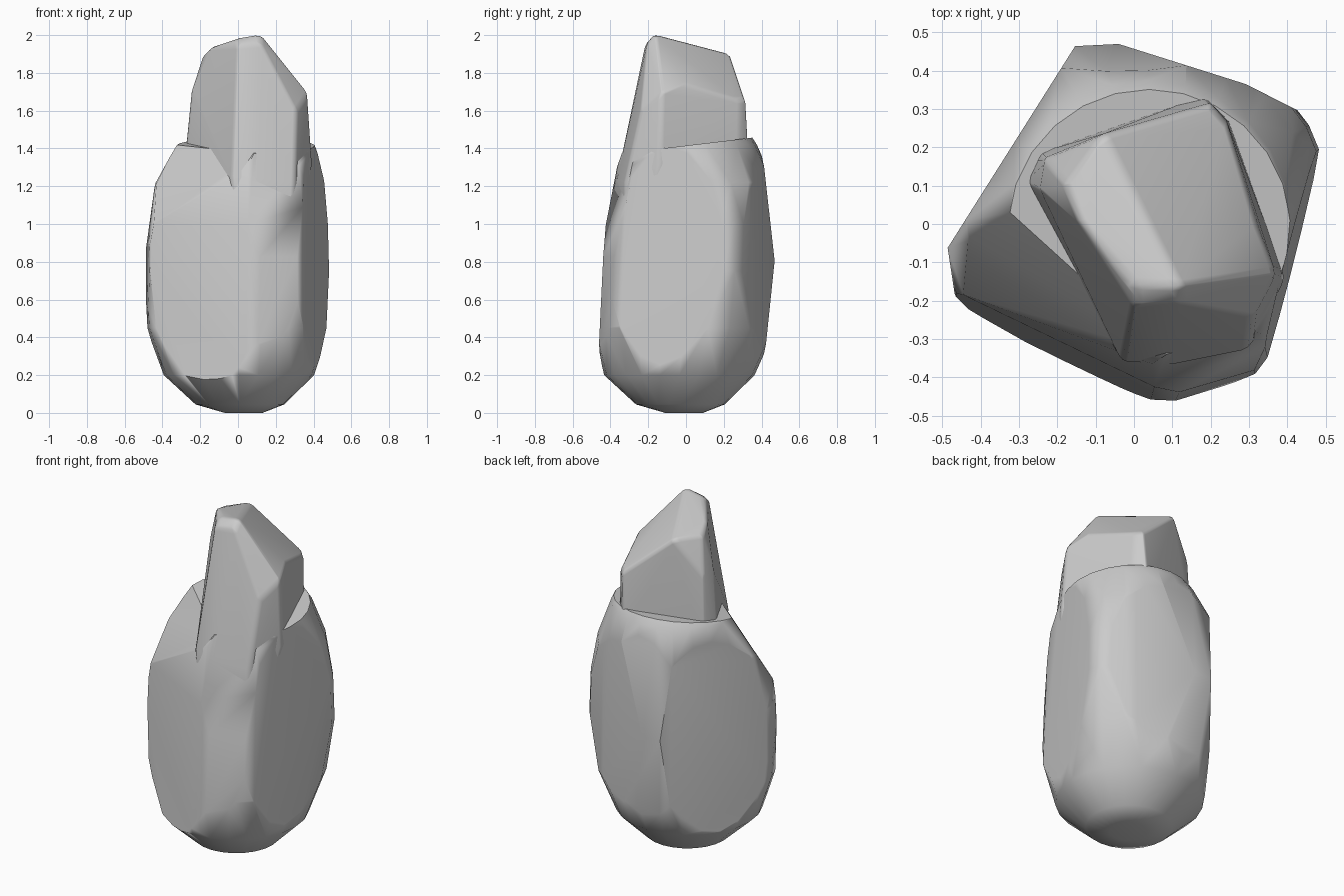
import bpy, bmesh, math
from mathutils import Vector

old = bpy.data.objects.get("Cube")
if old:
    bpy.data.objects.remove(old, do_unlink=True)

# Single stone colour
stone = bpy.data.materials.new("grey_stone")
stone.use_nodes = True
colour = (0.6, 0.6, 0.6, 1)
stone.diffuse_color = colour
stone.node_tree.nodes["Principled BSDF"].inputs["Base Color"].default_value = colour


def finish(name, bm, bevel, angle):
    """Turn a bmesh into a softly shaded stone object."""
    bmesh.ops.recalc_face_normals(bm, faces=bm.faces[:])
    mesh = bpy.data.meshes.new(name)
    bm.to_mesh(mesh)
    bm.free()
    obj = bpy.data.objects.new(name, mesh)
    bpy.context.collection.objects.link(obj)
    mesh.materials.append(stone)
    bpy.ops.object.select_all(action="DESELECT")
    obj.select_set(True)
    bpy.context.view_layer.objects.active = obj
    bpy.ops.object.shade_smooth_by_angle(angle=math.radians(angle))
    if bevel:
        mod = obj.modifiers.new("worn_edges", "BEVEL")
        mod.width = bevel
        mod.segments = 2
        mod.limit_method = "ANGLE"
        mod.angle_limit = math.radians(24)
    mod = obj.modifiers.new("flat_facets", "WEIGHTED_NORMAL")
    mod.keep_sharp = True


def chop(bm, point, normal):
    """Slice away everything in front of a plane and cap the cut."""
    geom = bm.verts[:] + bm.edges[:] + bm.faces[:]
    cut = bmesh.ops.bisect_plane(bm, geom=geom, plane_co=point, plane_no=Vector(normal).normalized(),
                                 clear_outer=True, dist=1e-5)
    edges = [e for e in cut["geom_cut"] if isinstance(e, bmesh.types.BMEdge)]
    if edges:
        bmesh.ops.contextual_create(bm, geom=edges)


# Lower boulder: a barrel of rings (height, radius, centre), then chiselled flat
profile = [(0.0, 0.1, 0.03, -0.01), (0.045, 0.235, 0.01, -0.03), (0.2, 0.398, 0.005, -0.035),
           (0.45, 0.485, 0.0, -0.01), (0.75, 0.515, 0.01, 0.0), (1.0, 0.507, 0.01, 0.0),
           (1.22, 0.455, 0.02, 0.01), (1.42, 0.365, 0.04, 0.01), (1.55, 0.28, 0.04, 0.01)]
SIDES = 24
bm = bmesh.new()
rings = []
for z, r, cx, cy in profile:
    rings.append([bm.verts.new((cx + r * math.cos(math.tau * i / SIDES),
                                cy + r * math.sin(math.tau * i / SIDES), z)) for i in range(SIDES)])
for a, b in zip(rings, rings[1:]):
    for i in range(SIDES):
        j = (i + 1) % SIDES
        bm.faces.new((a[i], a[j], b[j], b[i]))
bm.faces.new(rings[0][::-1])
bm.faces.new(rings[-1])

cuts = [
    ((-0.32, 0.20, 0.7), (-0.845, 0.534, 0.0)),    # left face
    ((0.1, 0.425, 0.7), (0.3, 0.95, 0.0)),         # back face
    ((0.33, 0.345, 0.7), (0.45, 0.89, 0.0)),       # back face, outer half
    ((0.407, -0.10, 0.7), (0.968, -0.25, 0.02)),   # right face
    ((-0.2, -0.325, 0.6), (-0.433, -0.9, 0.05)),   # front face
    ((-0.2, -0.312, 0.95), (-0.433, -0.9, 0.17)),  # front face, leaning top
    ((0.2, -0.428, 0.5), (0.28, -0.96, 0.04)),     # front corner
    ((0.2, -0.41, 0.85), (0.28, -0.96, 0.19)),     # front corner, leaning top
    ((0.06, -0.45, 0.5), (-0.08, -1.0, 0.05)),     # front corner, nose
    ((0.335, -0.36, 0.6), (0.85, -0.53, 0.03)),    # front corner, right side
    ((-0.05, 0.45, 0.95), (-0.05, 1.0, 0.13)),     # back corner, upper
    ((-0.05, 0.45, 0.65), (-0.05, 1.0, -0.12)),    # back corner, lower
    ((-0.48, -0.1, 0.7), (-0.985, -0.15, 0.0)),    # left corner
    ((-0.48, -0.1, 0.88), (-0.985, -0.15, 0.17)),  # left corner, leaning top
    ((0.0, 0.0, 1.415), (0.0, -0.12, 1.0)),        # sloping top
    ((-0.46, -0.2, 0.97), (-0.126, -0.153, 0.117)),  # broken shelf
]
for point, normal in cuts:
    chop(bm, point, normal)
finish("lower_boulder", bm, 0, 50)

# Upper boulder: a hull of chiselled corners, sunk into the lower one
corners = [
    # crown
    (0.12, -0.165, 2.005), (0.0, -0.16, 1.985), (0.0, -0.215, 1.95), (0.12, -0.205, 1.96),
    (-0.14, 0.0, 1.94), (-0.18, 0.1, 1.9), (-0.08, 0.235, 1.9),
    # shoulder
    (0.37, -0.13, 1.69), (0.32, 0.0, 1.74), (0.2, 0.315, 1.66), (0.24, 0.27, 1.66),
    (-0.235, 0.17, 1.7), (-0.245, 0.09, 1.7), (0.31, -0.24, 1.6),
    # base
    (0.395, -0.14, 1.32), (0.25, 0.27, 1.3), (0.18, 0.335, 1.3), (-0.25, 0.185, 1.3),
    (-0.285, 0.11, 1.3), (-0.03, -0.36, 1.25), (0.1, -0.365, 1.24), (0.3, -0.325, 1.22),
    # buried root
    (-0.02, -0.35, 1.0), (0.1, -0.365, 1.0), (0.29, -0.325, 1.0), (0.35, -0.2, 1.0),
]
bm = bmesh.new()
for c in corners:
    bm.verts.new(c)
bmesh.ops.convex_hull(bm, input=bm.verts[:])
loose = [v for v in bm.verts if not v.link_faces]
bmesh.ops.delete(bm, geom=loose, context="VERTS")
bmesh.ops.dissolve_limit(bm, angle_limit=math.radians(4), verts=bm.verts[:], edges=bm.edges[:])
finish("upper_boulder", bm, 0.02, 60)
